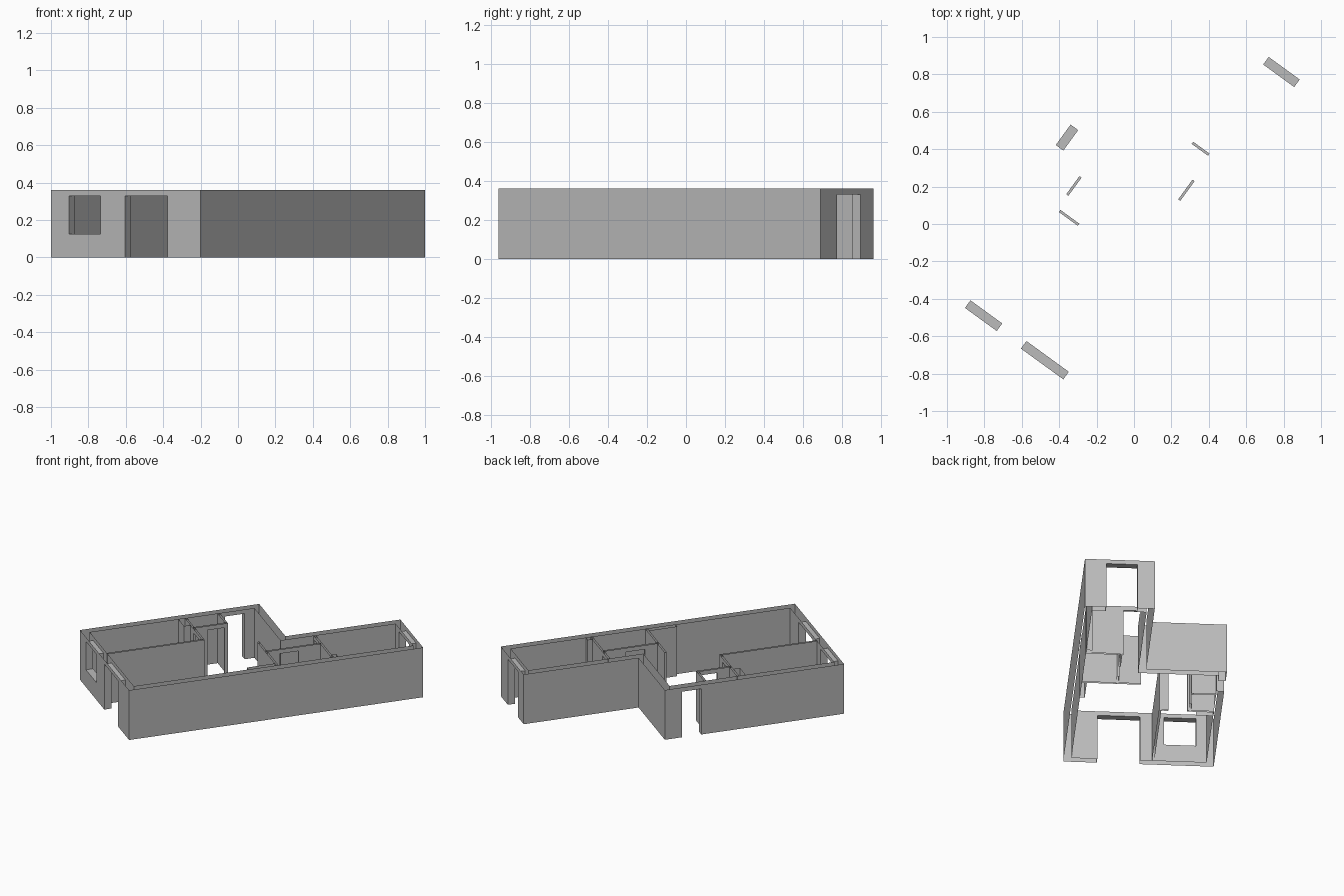
import bpy
import bmesh
from math import radians
from mathutils import Matrix

if "Cube" in bpy.data.objects:
    bpy.data.objects.remove(bpy.data.objects["Cube"], do_unlink=True)

HEIGHT, HEAD, SILL = 0.36, 0.33, 0.125
THICK, THIN = 0.05, 0.014
LENGTH, WIDTH, WING, STEP = 2.04, 0.989, 0.459, 1.243

# The plan is drawn square, then turned and moved into place
PLACE = Matrix.Translation((-0.2, -0.96, 0)) @ Matrix.Rotation(radians(-36), 4, "Z")

grey = bpy.data.materials.new("plain_grey")
grey.use_nodes = True
colour = (0.5, 0.5, 0.5, 1)
grey.diffuse_color = colour
grey.node_tree.nodes["Principled BSDF"].inputs["Base Color"].default_value = colour


def quad(bm, points):
    bm.faces.new([bm.verts.new(p) for p in points])


def upright(bm, p, q, z0, z1):
    """Vertical panel from p to q, facing right of the direction of travel."""
    quad(bm, [(*p, z0), (*q, z0), (*q, z1), (*p, z1)])


def skin(bm, p, q, openings):
    """One wall face, cut by every opening that passes through it."""
    along = 0 if abs(p[0] - q[0]) > abs(p[1] - q[1]) else 1
    across = 1 - along
    lo, hi = sorted((p[along], q[along]))
    cuts = sorted((o[along], o[2]) for o in openings
                  if o[across][0] - 1e-4 <= p[across] <= o[across][1] + 1e-4
                  and lo < o[along][0] and o[along][1] < hi)
    forward = q[along] > p[along]

    def piece(a, b, z0, z1):
        if not forward:
            a, b = b, a
        ends = [[0, 0], [0, 0]]
        for end, value in zip(ends, (a, b)):
            end[along], end[across] = value, p[across]
        upright(bm, *ends, z0, z1)

    start = lo
    for (a, b), (z0, z1) in cuts:
        piece(start, a, 0, HEIGHT)
        piece(a, b, z1, HEIGHT)
        if z0 > 0:
            piece(a, b, 0, z0)
        start = b
    piece(start, hi, 0, HEIGHT)


def reveal(bm, opening):
    """Jambs, soffit and sill lining an opening."""
    (x0, x1), (y0, y1), (z0, z1) = opening
    if x1 - x0 > y1 - y0:
        upright(bm, (x0, y0), (x0, y1), z0, z1)
        upright(bm, (x1, y1), (x1, y0), z0, z1)
    else:
        upright(bm, (x1, y0), (x0, y0), z0, z1)
        upright(bm, (x0, y1), (x1, y1), z0, z1)
    quad(bm, [(x0, y0, z1), (x0, y1, z1), (x1, y1, z1), (x1, y0, z1)])
    if z0 > 0:
        quad(bm, [(x0, y0, z0), (x1, y0, z0), (x1, y1, z0), (x0, y1, z0)])


def build(name, loops, openings=()):
    """Open-topped hollow walls from closed plan loops."""
    bm = bmesh.new()
    for loop in loops:
        for p, q in zip(loop, loop[1:] + loop[:1]):
            skin(bm, p, q, openings)
    for opening in openings:
        reveal(bm, opening)
    bmesh.ops.remove_doubles(bm, verts=bm.verts, dist=1e-5)
    bm.transform(PLACE)
    mesh = bpy.data.meshes.new(name)
    bm.to_mesh(mesh)
    bm.free()
    mesh.materials.append(grey)
    bpy.context.collection.objects.link(bpy.data.objects.new(name, mesh))


def rect(x0, x1, y0, y1):
    return [(x0, y0), (x1, y0), (x1, y1), (x0, y1)]


def shell(inset):
    i = inset
    return [(-i, i), (-i, LENGTH - i), (i - WING, LENGTH - i), (i - WING, STEP - i),
            (i - WIDTH, STEP - i), (i - WIDTH, i)]


# Outer walls with front door, front window, back door and side door
build("outer_walls", [shell(0), shell(THICK)[::-1]], [
    ((-0.50, -0.22), (0, THICK), (0, HEAD)),
    ((-0.87, -0.66), (0, THICK), (SILL, HEAD)),
    ((-0.345, -0.14), (LENGTH - THICK, LENGTH), (0, HEAD)),
    ((-WIDTH, THICK - WIDTH), (0.99, 1.125), (0, HEAD)),
])

FAR = THICK - WIDTH - 0.002
NEAR = 0.002 - THICK


def cross_wall(name, x0, x1, y, door=None):
    span = (y, y + THIN)
    build(name, [rect(x0, x1, *span)], [(door, span, (0, HEAD))] if door else [])


def long_wall(name, x, y0, y1, door=None):
    span = (x - THIN, x)
    build(name, [rect(*span, y0, y1)], [(span, door, (0, HEAD))] if door else [])


# Front bedroom and small side room
long_wall("bedroom_wall", -0.581, THICK - 0.002, 0.715)
cross_wall("bedroom_back_wall", FAR, -0.581, 0.71, (-0.765, -0.64))
long_wall("side_room_wall", -0.775, 0.715, 0.952, (0.81, 0.93))
cross_wall("side_room_back_wall", FAR, -0.777, 0.938)

# Rear washroom and corridor
cross_wall("washroom_front_wall", -0.437, NEAR, 1.04)
long_wall("washroom_wall", -0.275, 1.045, 1.427, (1.14, 1.27))
cross_wall("corridor_end_wall", THICK - WING - 0.002, NEAR, 1.422, (-0.405, -0.297))

# Boxed-in pipe shafts
build("bedroom_shaft", [rect(FAR, -0.825, 0.665, 0.712)])
build("living_room_shaft", [rect(-0.082, NEAR, 0.845, 1.042)])
build("rear_shaft", [rect(-0.088, NEAR, 1.43, 1.468)])
